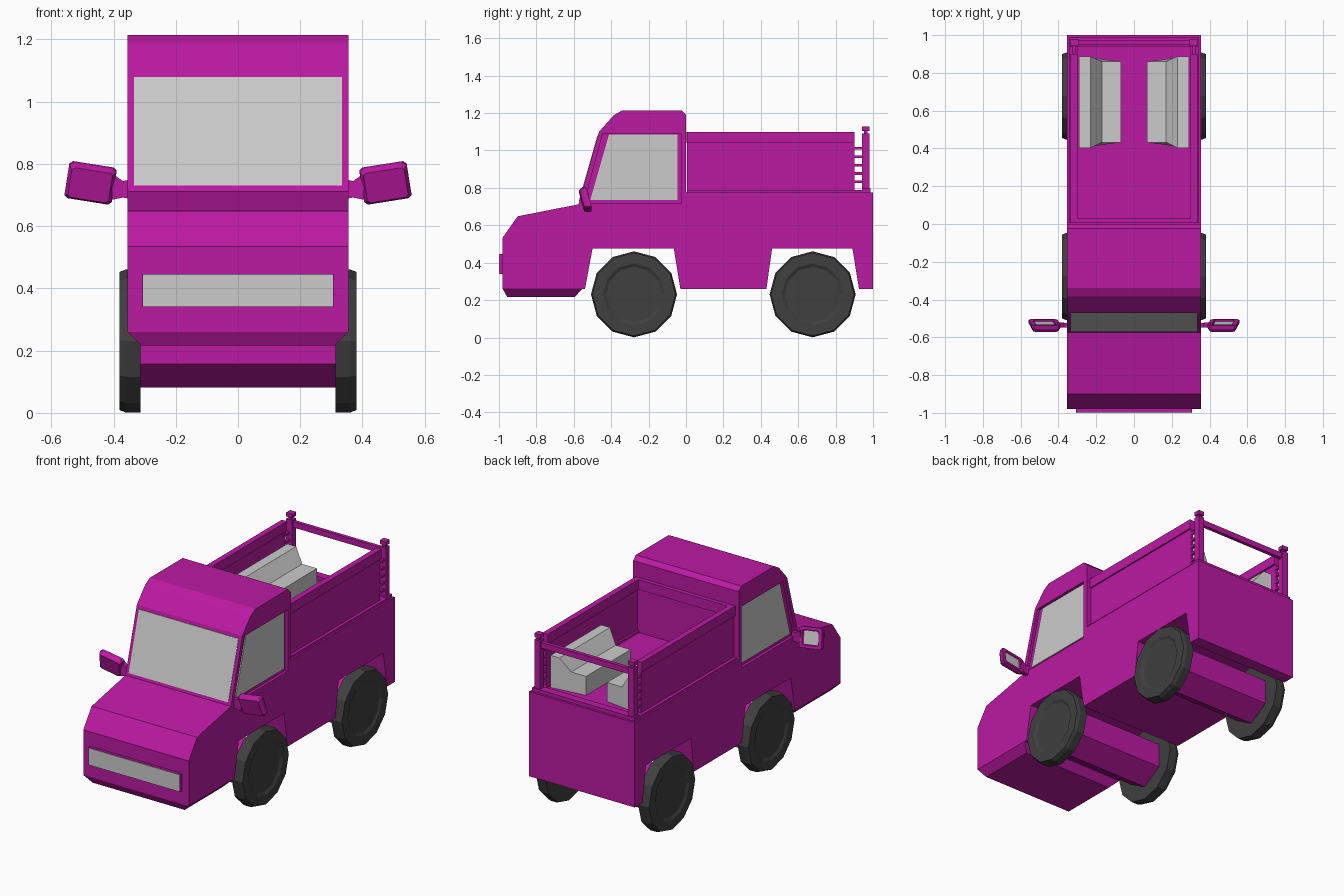
import bpy, bmesh, math
from mathutils import Matrix, Vector

if "Cube" in bpy.data.objects:
    bpy.data.objects.remove(bpy.data.objects["Cube"])


def material(name, color):
    m = bpy.data.materials.new(name)
    m.diffuse_color = color
    m.use_nodes = True
    m.node_tree.nodes["Principled BSDF"].inputs["Base Color"].default_value = m.diffuse_color
    return m


PAINT = material("magenta_paint", (0.5, 0.01, 0.36, 1))
RUBBER = material("dark_rubber", (0.05, 0.05, 0.05, 1))


def finish(name, bm, mat=None):
    bmesh.ops.recalc_face_normals(bm, faces=bm.faces)
    me = bpy.data.meshes.new(name)
    bm.to_mesh(me)
    bm.free()
    ob = bpy.data.objects.new(name, me)
    bpy.context.collection.objects.link(ob)
    if mat:
        me.materials.append(mat)
    return ob


def loft(name, rings, mat=None):
    """Skin a list of equal-length closed loops and cap both ends."""
    bm = bmesh.new()
    loops = [[bm.verts.new(p) for p in ring] for ring in rings]
    n = len(loops[0])
    for a, b in zip(loops, loops[1:]):
        for i in range(n):
            j = (i + 1) % n
            bm.faces.new((a[i], a[j], b[j], b[i]))
    bm.faces.new(loops[0])
    bm.faces.new(loops[-1])
    return finish(name, bm, mat)


def prism_x(name, prof, x0, x1, mat=None):
    return loft(name, [[(x, y, z) for y, z in prof] for x in (x0, x1)], mat)


def rect(x0, x1, y0, y1, z):
    return [(x0, y0, z), (x1, y0, z), (x1, y1, z), (x0, y1, z)]


def box(name, x0, x1, y0, y1, z0, z1, mat=PAINT):
    return loft(name, [rect(x0, x1, y0, y1, z0), rect(x0, x1, y0, y1, z1)], mat)


def lathe_x(name, prof, cy, cz, sides, mat):
    """Revolve (x, radius) points about an axis along x."""
    rings = []
    for x, r in prof:
        angs = [2 * math.pi * i / sides for i in range(sides)]
        rings.append([(x, cy + r * math.sin(a), cz + r * math.cos(a)) for a in angs])
    return loft(name, rings, mat)


# Body: one side profile with cab, bed and wheel arches
W = 0.355
body = prism_x("body", [
    (-0.98, 0.26), (-0.98, 0.535), (-0.90, 0.648), (-0.575, 0.712),
    (-0.465, 1.10), (-0.385, 1.19), (-0.34, 1.215), (-0.025, 1.215), (0, 1.19),
    (0, 0.775), (1.0, 0.775), (1.0, 0.26), (0.925, 0.26), (0.89, 0.475),
    (0.46, 0.475), (0.43, 0.26), (-0.03, 0.26), (-0.065, 0.475),
    (-0.50, 0.475), (-0.54, 0.26)], -W, W, PAINT)

# Side windows: recesses cut into the cab, glass at the bottom of each
opening = [(-0.545, 0.717), (-0.445, 1.09), (-0.028, 1.09), (-0.028, 0.717)]
glass = [(-0.512, 0.735), (-0.412, 1.085), (-0.045, 1.085), (-0.045, 0.735)]
for s, side in ((-1, "left"), (1, "right")):
    cutter = prism_x("window_cutter", opening, s * (W - 0.018), s * (W + 0.05))
    mod = body.modifiers.new("recess", "BOOLEAN")
    mod.object = cutter
    mod.solver = "EXACT"
    bpy.context.view_layer.objects.active = body
    bpy.ops.object.modifier_apply(modifier=mod.name)
    bpy.data.objects.remove(cutter)
    prism_x(side + "_window", glass, s * (W - 0.03), s * (W - 0.012))

# Windscreen laid on the sloping cab front
prism_x("windscreen", [(-0.573, 0.73), (-0.474, 1.08), (-0.45, 1.08), (-0.55, 0.73)],
        -0.335, 0.335)

# Front underside and grille
loft("front_skirt", [rect(-W, W, -0.98, -0.555, 0.26),
                     rect(-0.31, 0.31, -0.955, -0.595, 0.216)], PAINT)
box("grille_frame", -0.308, 0.308, -0.996, -0.97, 0.34, 0.447)
box("grille", -0.306, 0.306, -1.0, -0.99, 0.342, 0.445, None)

# Wheels with shallow dished faces, and thick hexagonal axles
for cy, end in ((-0.278, "front"), (0.677, "rear")):
    lathe_x(end + "_axle", [(-0.32, 0.15), (0.32, 0.15)], cy, 0.232, 6, PAINT)
    for s, side in ((-1, "left"), (1, "right")):
        prof = [(0.313, 0.23), (0.36, 0.23), (0.381, 0.222),
                (0.381, 0.165), (0.372, 0.148)]
        lathe_x(f"{end}_{side}_wheel", [(s * x, r) for x, r in prof],
                cy, 0.231, 12, RUBBER)

# Cargo bed: panels with thicker top rails and bottom strips
box("bed_front_panel", -0.325, 0.325, 0.008, 0.022, 0.77, 1.05)
box("bed_front_rail", -0.30, 0.30, 0.004, 0.03, 1.04, 1.10)
for s, side in ((-1, "left"), (1, "right")):
    def sbox(name, a, b, *rest, mat=PAINT):
        return box(f"{side}_{name}", *sorted((s * a, s * b)), *rest, mat)
    sbox("bed_panel", 0.312, 0.326, 0.005, 0.90, 0.77, 1.05)
    sbox("bed_rail", 0.30, 0.335, 0.005, 0.90, 1.04, 1.10)
    sbox("bed_sill", 0.30, 0.345, 0.005, 0.985, 0.77, 0.788)

    # Corner post with neck and knob, joined to the panel by rungs
    sbox("post", 0.295, 0.335, 0.942, 0.98, 0.77, 1.09)
    sbox("post_neck", 0.305, 0.325, 0.952, 0.97, 1.085, 1.11)
    sbox("post_knob", 0.295, 0.335, 0.942, 0.98, 1.104, 1.128)
    for i in range(5):
        z = 0.825 + 0.045 * i
        sbox(f"rung_{i + 1}", 0.309, 0.325, 0.89, 0.95, z, z + 0.014)

    # Bench with a raised outer back, slightly shorter on the inner side
    sec = [(0.07, 0.77, 0), (0.07, 0.89, 0), (0.17, 0.89, 0),
           (0.23, 0.97, 1), (0.29, 0.97, 1), (0.29, 0.77, 1)]
    loft(side + "_bench", [[(s * x, 0.432 - 0.03 * o, z) for x, z, o in sec],
                           [(s * x, 0.86 + 0.028 * o, z) for x, z, o in sec]])

    # Wing mirror: flared housing, rim, recessed glass, and an arm to the door
    def ring(w, h, y):
        c = 0.85
        return [(-w, y, -h * c), (-w * c, y, -h), (w * c, y, -h), (w, y, -h * c),
                (w, y, h * c), (w * c, y, h), (-w * c, y, h), (-w, y, h * c)]
    head = loft(side + "_mirror", [ring(0.066, 0.05, -0.024), ring(0.077, 0.06, -0.005),
                                   ring(0.077, 0.06, 0.014), ring(0.055, 0.043, 0.014),
                                   ring(0.052, 0.04, 0.006)], PAINT)
    pane = loft(side + "_mirror_glass", [ring(0.05, 0.038, 0.0), ring(0.05, 0.038, 0.009)])
    xf = (Matrix.Translation((s * 0.474, -0.534, 0.738))
          @ Matrix.Rotation(-s * math.radians(9), 4, "Y")
          @ Matrix.Rotation(math.radians(16), 4, "X"))
    for ob in (head, pane):
        ob.data.transform(xf)
    arm = []
    for x, z0, z1, t in ((0.345, 0.688, 0.75, 0.012), (0.37, 0.692, 0.745, 0.012),
                         (0.405, 0.685, 0.77, 0.016)):
        arm.append([(s * x, -0.535 - t, z0), (s * x, -0.535 + t, z0),
                    (s * x, -0.535 + t, z1), (s * x, -0.535 - t, z1)])
    loft(side + "_mirror_arm", arm, PAINT)

# Rear of the bed: cross bar and low lip
box("rear_bar", -0.30, 0.30, 0.95, 0.972, 1.045, 1.08)
box("rear_lip", -0.345, 0.345, 0.94, 0.987, 0.77, 0.797)
